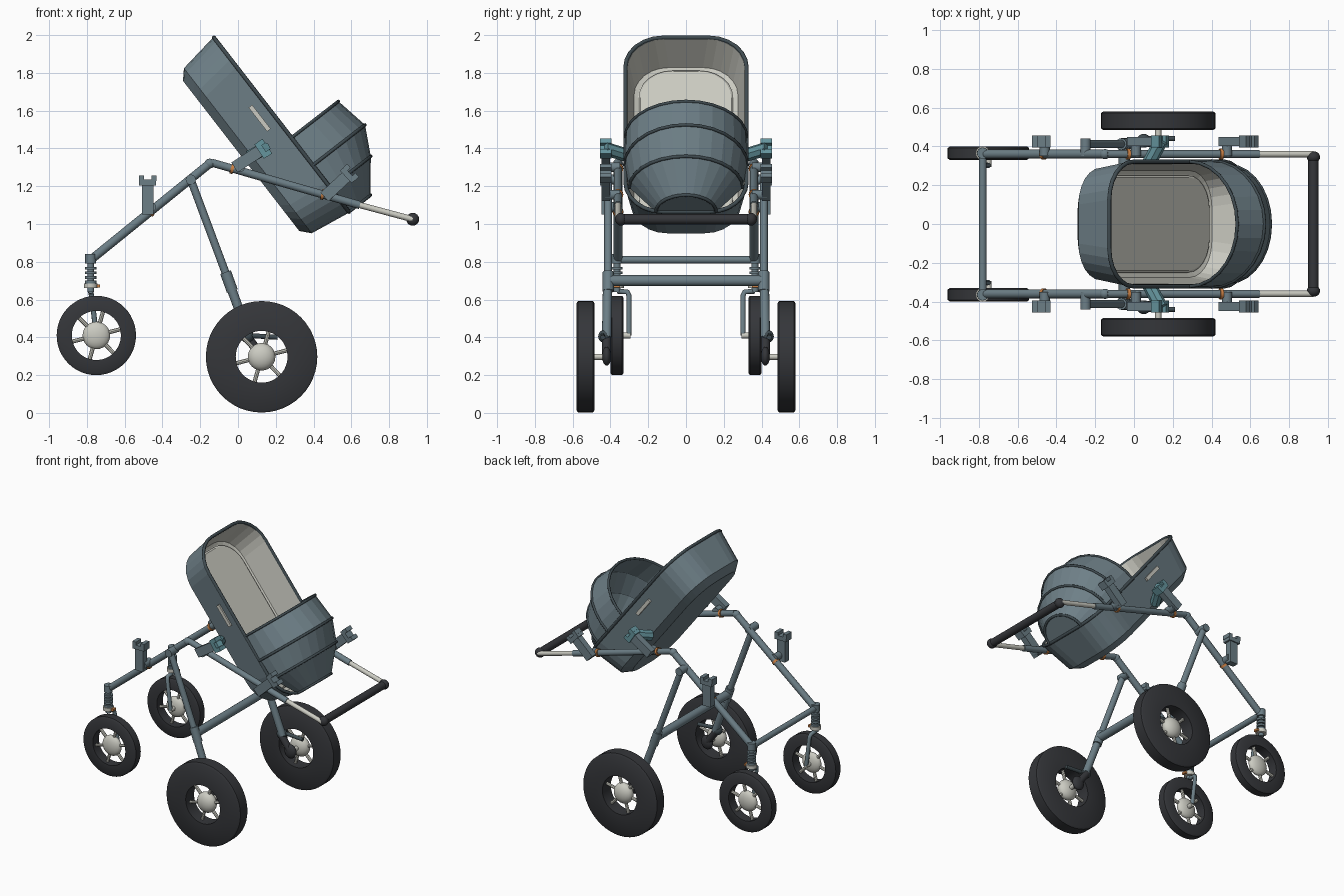
import bpy, bmesh
from math import radians, degrees, sin, cos, pi, atan2
from mathutils import Vector, Matrix

if "Cube" in bpy.data.objects:
    bpy.data.objects.remove(bpy.data.objects["Cube"])


def material(name, rgb):
    m = bpy.data.materials.new(name)
    m.use_nodes = True
    m.diffuse_color = (*rgb, 1)
    m.node_tree.nodes["Principled BSDF"].inputs["Base Color"].default_value = (*rgb, 1)
    return m


FABRIC = material("slate fabric", (0.16, 0.22, 0.25))
FRAME = material("slate frame", (0.15, 0.21, 0.24))
PIPING = material("dark piping", (0.05, 0.07, 0.08))
LIGHT = material("pale grey", (0.60, 0.60, 0.54))
RUBBER = material("black rubber", (0.035, 0.037, 0.042))
ORANGE = material("orange", (0.60, 0.22, 0.06))
TEAL = material("teal", (0.13, 0.30, 0.34))


def finish(name, bm, mats, smooth=True):
    bmesh.ops.recalc_face_normals(bm, faces=bm.faces)
    me = bpy.data.meshes.new(name)
    bm.to_mesh(me)
    bm.free()
    for m in mats:
        me.materials.append(m)
    if smooth:
        for p in me.polygons:
            p.use_smooth = True
        me.set_sharp_from_angle(angle=radians(40))
    ob = bpy.data.objects.new(name, me)
    bpy.context.scene.collection.objects.link(ob)
    return ob


def tube(name, a, b, r, mat, r2=None, sides=16):
    a, b = Vector(a), Vector(b)
    bm = bmesh.new()
    turn = (b - a).to_track_quat('Z', 'Y').to_matrix().to_4x4()
    bmesh.ops.create_cone(bm, cap_ends=True, segments=sides, radius1=r, radius2=r2 or r,
                          depth=(b - a).length, matrix=Matrix.Translation((a + b) / 2) @ turn)
    return finish(name, bm, [mat])


def ball(name, c, size, mat):
    bm = bmesh.new()
    bmesh.ops.create_uvsphere(bm, u_segments=20, v_segments=12, radius=1,
                              matrix=Matrix.Translation(c) @ Matrix.Diagonal((*size, 1)))
    return finish(name, bm, [mat])


def box(name, c, size, mat, tilt=0, place=None):
    bm = bmesh.new()
    spot = place or (Matrix.Translation(c) @ Matrix.Rotation(-tilt, 4, 'Y'))
    bmesh.ops.create_cube(bm, size=1, matrix=spot @ Matrix.Diagonal((*size, 1)))
    return finish(name, bm, [mat], False)


def wire(name, pts, r, mat, closed=False):
    cu = bpy.data.curves.new(name, 'CURVE')
    cu.dimensions = '3D'
    cu.bevel_depth = r
    cu.bevel_resolution = 2
    cu.use_fill_caps = True
    sp = cu.splines.new('POLY')
    sp.points.add(len(pts) - 1)
    for p, q in zip(sp.points, pts):
        p.co = (*q, 1)
    sp.use_cyclic_u = closed
    cu.materials.append(mat)
    ob = bpy.data.objects.new(name, cu)
    bpy.context.scene.collection.objects.link(ob)
    return ob


# Carrycot frame: local x runs down the rim, local z points out of the mouth
D, N = Vector((0.612, 0, -0.79)), Vector((0.79, 0, 0.612))
COT = Matrix(((D.x, 0, N.x, -0.13), (0, 1, 0, 0), (D.z, 0, N.z, 1.99), (0, 0, 0, 1)))
LENGTH, HALF, CORNER = 1.176, 0.325, 0.2


def outline(inset, z):
    r = max(CORNER - inset * 0.3, 0.05)
    pts = []
    for i, (sx, sy) in enumerate(((1, 1), (-1, 1), (-1, -1), (1, -1))):
        cx = LENGTH / 2 + sx * (LENGTH / 2 - inset - r)
        cy = sy * (HALF - inset - r)
        for k in range(7):
            a = (i + k / 6) * pi / 2
            pts.append(COT @ Vector((cx + r * cos(a), cy + r * sin(a), z)))
    return pts


def loft(bm, rings, closed, mat_rule=lambda i: 0):
    rows = [[bm.verts.new(p) for p in ring] for ring in rings]
    for i, (a, b) in enumerate(zip(rows, rows[1:])):
        n = len(a)
        for j in range(n if closed else n - 1):
            k = (j + 1) % n
            bm.faces.new((a[j], a[k], b[k], b[j])).material_index = mat_rule(i)
    return rows


# Carrycot shell with pale lining
bm = bmesh.new()
levels = ((0.085, -0.27), (0.035, -0.225), (0, 0), (0.014, 0), (0.05, -0.2), (0.07, -0.21))
rows = loft(bm, [outline(*l) for l in levels], True, lambda i: int(i > 2))
bm.faces.new(rows[0])
bm.faces.new(rows[-1]).material_index = 1
finish("carrycot_shell", bm, [FABRIC, LIGHT], False)
wire("carrycot_rim", outline(0.004, 0), 0.011, PIPING, True)

# Mattress
bm = bmesh.new()
rows = loft(bm, [outline(*l) for l in ((0.075, -0.215), (0.075, -0.195), (0.085, -0.188))], True)
bm.faces.new(rows[-1])
finish("mattress", bm, [LIGHT], False)


# Foot hood made of arches with piping
def arch(s, w, h):
    return [COT @ Vector((s, w * cos(k * pi / 14), h * sin(k * pi / 14))) for k in range(15)]


arches = [arch(*a) for a in ((0.675, 0.322, 0.315), (0.86, 0.325, 0.35),
                             (1.01, 0.3, 0.272), (1.172, 0.16, 0.145))]
bm = bmesh.new()
rows = loft(bm, arches, False)
bm.faces.new(rows[-1])
hood = finish("foot_hood", bm, [FABRIC], False)
mod = hood.modifiers.new("thickness", 'SOLIDIFY')
mod.thickness = 0.008
for i, pts in enumerate(arches):
    wire(f"hood_piping_{i + 1}", pts, 0.009, PIPING)


# Wheel: hollow tyre, hub and spokes
def wheel(name, c, r, half, hole):
    c = Vector(c)
    bm = bmesh.new()
    prof = ((hole, -half), (r - 0.012, -half), (r, -half + 0.008), (r, half - 0.008),
            (r - 0.012, half), (hole, half), (hole, -half))
    loft(bm, [[c + Vector((q * cos(t * pi / 24), y, q * sin(t * pi / 24))) for t in range(48)]
              for q, y in prof], True)
    bmesh.ops.remove_doubles(bm, verts=bm.verts, dist=0.0001)
    finish(name + "_tyre", bm, [RUBBER])
    ball(name + "_hub", c, (0.073, half * 0.95, 0.073), LIGHT)
    for k in range(6):
        v = Vector((cos(k * pi / 3 + 0.25), 0, sin(k * pi / 3 + 0.25)))
        tube(f"{name}_spoke_{k + 1}", c + v * 0.05, c + v * (hole + 0.01), 0.011, LIGHT, sides=8)


# Seat adapter: neck with a notched head
def adapter(name, base, angle, head):
    v = Vector((cos(angle), 0, sin(angle)))
    side = Vector((-v.z, 0, v.x))
    base = Vector(base)
    box(name + "_neck", base + v * 0.07, (0.16, 0.045, 0.062), FRAME, angle)
    box(name + "_head", base + v * 0.16, (0.03, 0.062, 0.09), head, angle)
    for k in (-1, 1):
        box(f"{name}_prong_{k + 2}", base + v * 0.182 + side * 0.033 * k,
            (0.03, 0.062, 0.028), head, angle)


for tag, s in (("front", -1), ("back", 1)):
    def P(x, y, z):
        return Vector((x, y * s, z))

    # Main tubes and hinge
    leg_a, leg_b = P(-0.78, 0.36, 0.81), P(-0.15, 0.36, 1.32)
    bar_a, bar_b = P(-0.14, 0.36, 1.325), P(0.645, 0.36, 1.10)
    tube("caster_leg_" + tag, leg_a, leg_b, 0.023, FRAME)
    tube("push_arm_" + tag, bar_a, bar_b, 0.021, FRAME)
    tube("push_arm_extension_" + tag, bar_b, P(0.925, 0.36, 1.025), 0.016, LIGHT)
    ball("hinge_" + tag, leg_b, (0.028, 0.026, 0.026), FRAME)
    ball("handle_end_" + tag, P(0.925, 0.345, 1.025), (0.034, 0.03, 0.034), RUBBER)
    tube("rear_leg_pivot_" + tag, P(-0.25, 0.35, 1.235), P(-0.25, 0.44, 1.235), 0.027, FRAME)
    tube("rear_leg_" + tag, P(-0.25, 0.412, 1.235), P(-0.05, 0.412, 0.70), 0.021, FRAME)
    tube("rear_leg_collar_" + tag, P(-0.066, 0.412, 0.745), P(-0.03, 0.412, 0.645), 0.03, FRAME)
    tube("rear_leg_foot_" + tag, P(-0.04, 0.415, 0.67), P(0.06, 0.42, 0.40), 0.025, FRAME)

    # Orange clamp rings
    for i, (a, b, t) in enumerate(((leg_a, leg_b, 0.5), (bar_a, bar_b, 0.14), (bar_a, bar_b, 0.75))):
        c, v = a.lerp(b, t), (b - a).normalized() * 0.008
        tube(f"clamp_ring_{tag}_{i + 1}", c - v, c + v, 0.028, ORANGE)

    # Axle block, brake and large wheel
    tube("axle_block_" + tag, P(0.05, 0.42, 0.40), P(0.125, 0.42, 0.30), 0.024, RUBBER)
    ball("axle_knob_" + tag, P(0.125, 0.42, 0.30), (0.045, 0.024, 0.05), RUBBER)
    ball("brake_knob_" + tag, P(0.05, 0.43, 0.405), (0.035, 0.035, 0.035), PIPING)
    tube("brake_lever_" + tag, P(0.05, 0.44, 0.41), P(0.21, 0.44, 0.40), 0.013, PIPING)
    tube("axle_" + tag, P(0.125, 0.42, 0.297), P(0.125, 0.53, 0.297), 0.016, LIGHT)
    wheel("large_wheel_" + tag, P(0.125, 0.532, 0.297), 0.295, 0.048, 0.137)

    # Sprung caster with offset fork and small wheel
    tube("spring_core_" + tag, P(-0.78, 0.365, 0.84), P(-0.78, 0.365, 0.64), 0.018, FRAME)
    tube("spring_cap_" + tag, P(-0.78, 0.365, 0.84), P(-0.78, 0.365, 0.79), 0.029, FRAME)
    for k in range(4):
        z = 0.772 - k * 0.024
        tube(f"spring_coil_{tag}_{k + 1}", P(-0.78, 0.365, z), P(-0.78, 0.365, z - 0.014), 0.03, FRAME)
    tube("caster_collar_" + tag, P(-0.78, 0.365, 0.685), P(-0.78, 0.365, 0.66), 0.036, LIGHT)
    box("caster_latch_" + tag, P(-0.745, 0.365, 0.672), (0.03, 0.03, 0.016), ORANGE)
    wire("caster_fork_" + tag, [P(-0.78, 0.365, 0.645), P(-0.78, 0.31, 0.64),
                                P(-0.775, 0.302, 0.62), P(-0.75, 0.302, 0.41)], 0.014, FRAME)
    tube("caster_axle_" + tag, P(-0.75, 0.295, 0.41), P(-0.75, 0.365, 0.41), 0.016, LIGHT)
    wheel("small_wheel_" + tag, P(-0.75, 0.365, 0.41), 0.21, 0.035, 0.13)

    # Adapters along the frame
    adapter("post_adapter_" + tag, P(-0.478, 0.425, 1.06), pi / 2, FRAME)
    adapter("arm_adapter_" + tag, P(0.465, 0.425, 1.15), radians(43), FRAME)
    adapter("cot_adapter_" + tag, P(-0.01, 0.425, 1.305), radians(33), TEAL)
    for n, x, z in (("post", -0.46, 1.09), ("arm", 0.48, 1.155), ("cot", 0.01, 1.30)):
        tube(f"{n}_adapter_pin_{tag}", P(x, 0.35, z), P(x, 0.43, z), 0.026, FRAME)
    tube("cot_lug_" + tag, P(0.07, 0.30, 1.36), P(0.14, 0.43, 1.40), 0.036, TEAL, sides=8)

    # Pale strip on the carrycot side
    box("side_strip_" + tag, None, (0.16, 0.02, 0.024), LIGHT,
        place=COT @ Matrix.Translation((0.49, 0.318 * s, -0.07)))

# Cross bars and handle
tube("handle_grip", (0.925, -0.35, 1.025), (0.925, 0.35, 1.025), 0.027, RUBBER)
tube("rear_cross_bar", (-0.05, -0.41, 0.70), (-0.05, 0.41, 0.70), 0.029, FRAME)
tube("caster_cross_bar", (-0.78, -0.37, 0.81), (-0.78, 0.37, 0.81), 0.02, FRAME)
